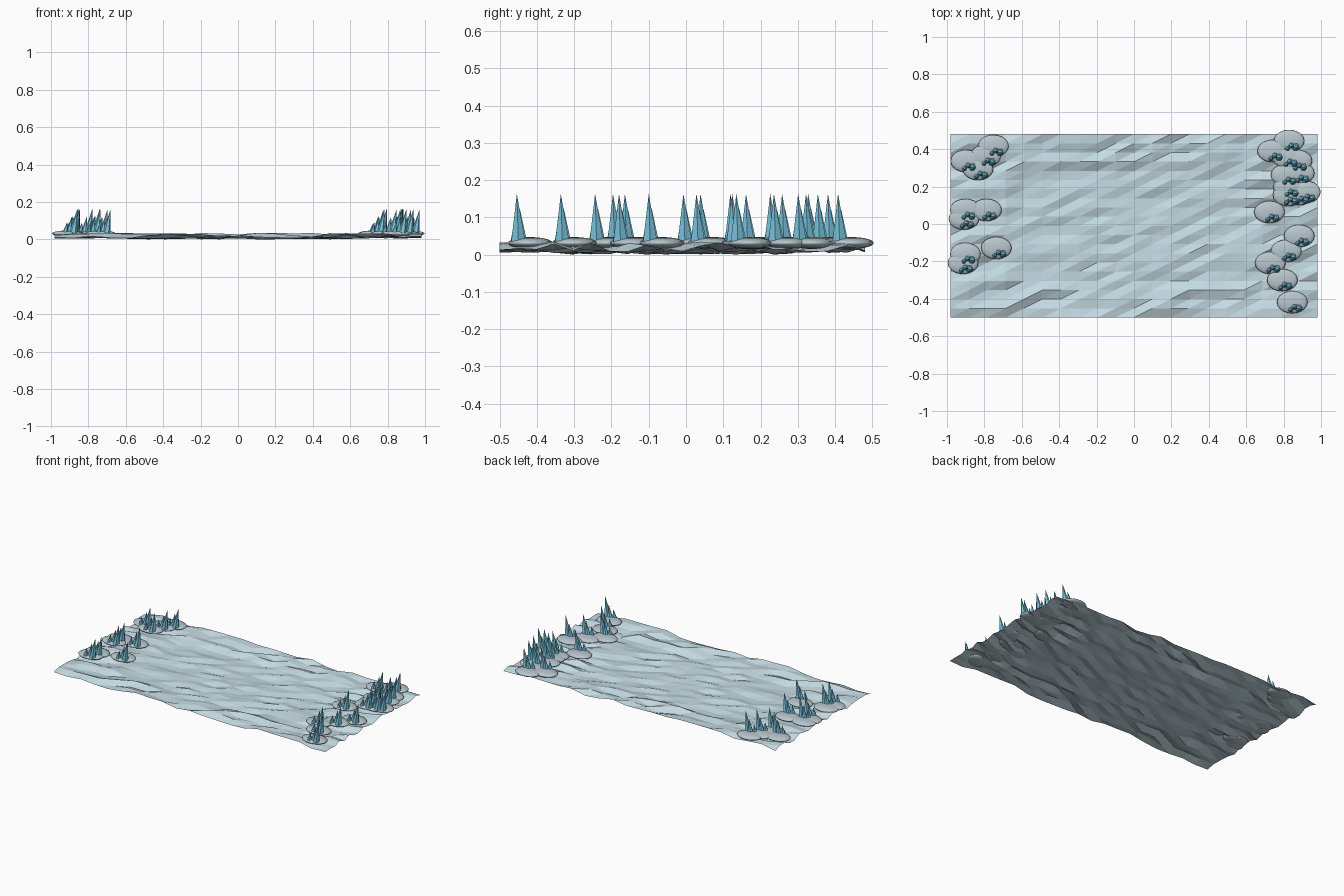
import bpy, bmesh, math, random
from mathutils import Matrix, Vector

if "Cube" in bpy.data.objects:
    bpy.data.objects.remove(bpy.data.objects["Cube"])

random.seed(4)


def material(name, rgb):
    m = bpy.data.materials.new(name)
    m.diffuse_color = (*rgb, 1)
    m.use_nodes = True
    m.node_tree.nodes["Principled BSDF"].inputs["Base Color"].default_value = m.diffuse_color
    return m


ICE = material("pale_ice", (0.55, 0.70, 0.76))
SNOW = material("grey_snow", (0.48, 0.57, 0.61))
CRYSTAL = material("blue_crystal", (0.20, 0.58, 0.76))


def finish(bm, name, mat, smooth=False):
    me = bpy.data.meshes.new(name)
    bm.to_mesh(me)
    bm.free()
    for p in me.polygons:
        p.use_smooth = smooth
    me.materials.append(mat)
    ob = bpy.data.objects.new(name, me)
    bpy.context.collection.objects.link(ob)
    return ob


# uneven ice sheet: calm in the middle, rougher and slightly raised at the rim
N = 20
bm = bmesh.new()
grid = []
for j in range(N + 1):
    row = []
    for i in range(N + 1):
        u, v = 2 * i / N - 1, 2 * j / N - 1
        rim = max(abs(u), abs(v)) > 0.65
        z = random.uniform(0.014, 0.039) if rim else random.uniform(0.011, 0.026)
        row.append(bm.verts.new((0.98 * u, 0.49 * v - 0.01, z)))
    grid.append(row)
for j in range(N):
    for i in range(N):
        a, b = grid[j][i], grid[j][i + 1]
        c, d = grid[j + 1][i + 1], grid[j + 1][i]
        bm.faces.new((a, b, c))
        bm.faces.new((a, c, d))
finish(bm, "ice_sheet", ICE)

# crystal cluster centres (x, y)
LEFT = [(-.885, .305), (-.82, .262), (-.78, .332), (-.738, .385),
        (-.888, .043), (-.895, -.003), (-.775, .043),
        (-.888, -.192), (-.90, -.24), (-.722, -.16)]
RIGHT = [(.843, .412), (.755, .358), (.835, .326), (.885, .305),
         (.828, .23), (.897, .24), (.84, .165), (.838, .123),
         (.897, .128), (.93, .139), (.738, .032), (.897, -.096),
         (.828, -.176), (.743, -.24), (.807, -.332), (.86, -.45)]

# each spike: x offset, y offset, radius, tip height, tip lean
SPIKES = [(-.024, -.007, .016, .092, .010),
          (-.004, .008, .018, .125, .016),
          (.019, .000, .022, .165, .022)]
BASE = 0.036


def spike(bm, x, y, r, top, lean):
    ring = [bm.verts.new((x + r * math.cos(a), y + r * math.sin(a), BASE))
            for a in (k * math.tau / 6 for k in range(6))]
    tip = bm.verts.new((x + lean, y - 0.004, top))
    for k in range(6):
        bm.faces.new((ring[k], ring[(k + 1) % 6], tip))
    bm.faces.new(ring[::-1])


# snow mound with a spike cluster on it, repeated at both ends
for side, spots in (("left", LEFT), ("right", RIGHT)):
    mounds, shards = bmesh.new(), bmesh.new()
    for x, y in spots:
        mat = (Matrix.Translation(Vector((x - 0.014, y + 0.032, 0.033)))
               @ Matrix.Diagonal((0.082, 0.06, 0.016, 1)))
        bmesh.ops.create_uvsphere(mounds, u_segments=20, v_segments=10,
                                  radius=1, matrix=mat)
        for dx, dy, r, top, lean in SPIKES:
            spike(shards, x + dx, y + dy, r, top, lean)
    finish(mounds, side + "_snow_mounds", SNOW, True)
    finish(shards, side + "_ice_spikes", CRYSTAL)

# rest the model on z = 0
low = min(v.co.z for o in bpy.context.collection.objects for v in o.data.vertices)
for o in bpy.context.collection.objects:
    for v in o.data.vertices:
        v.co.z -= low if o.name != "ice_sheet" else low - 0.002
    if o.name == "ice_sheet":
        continue
    for v in o.data.vertices:
        v.co.z += low - 0.002
sheet = bpy.data.objects["ice_sheet"].data
drop = min(v.co.z for v in sheet.vertices)
for v in sheet.vertices:
    v.co.z = (v.co.z - drop) * 1.25
